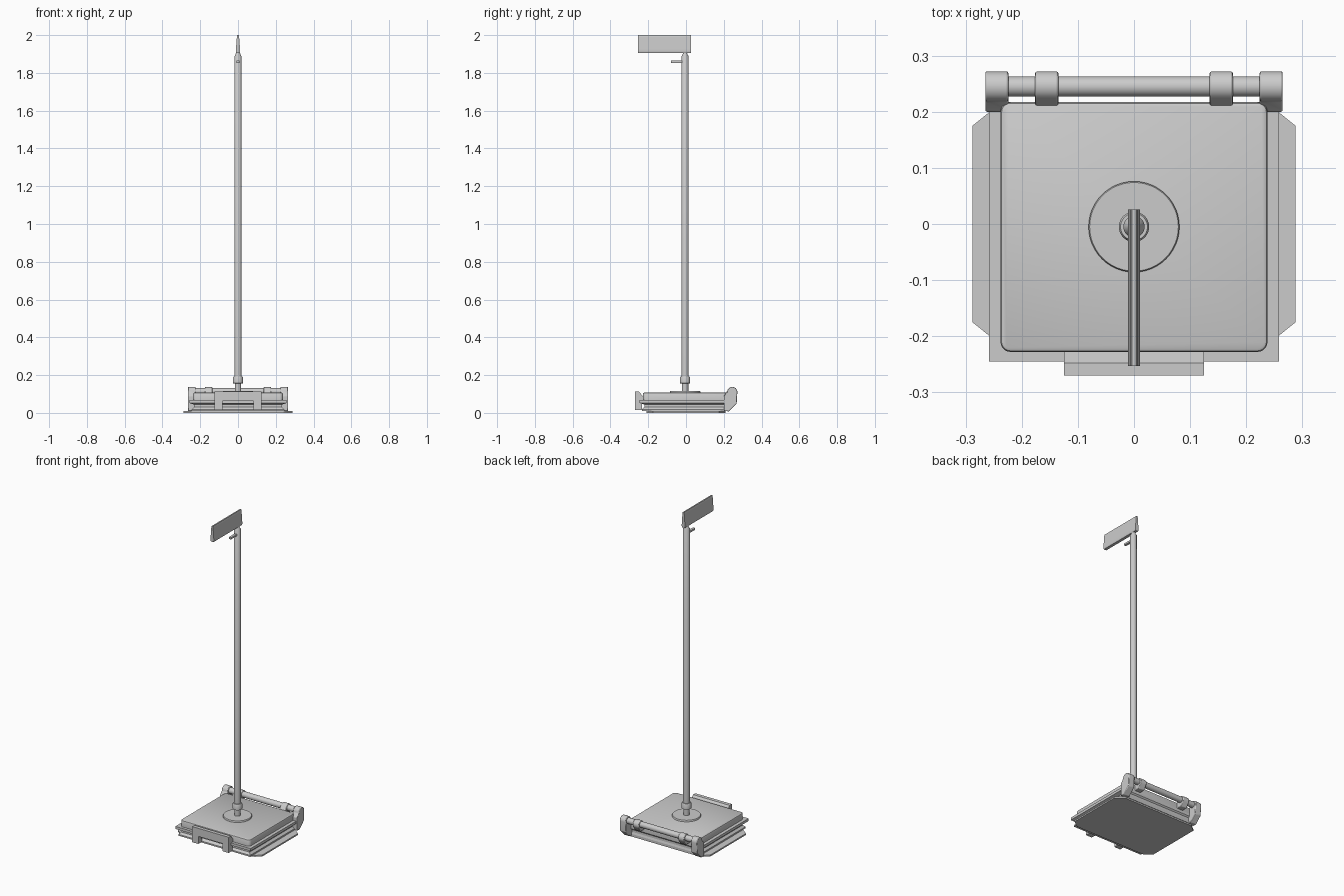
import bpy, bmesh, math

if "Cube" in bpy.data.objects:
    bpy.data.objects.remove(bpy.data.objects["Cube"])

POLE_Y = -0.005


def finish(name, bm, bevel=0.0, segments=2, smooth=False):
    bmesh.ops.recalc_face_normals(bm, faces=bm.faces)
    me = bpy.data.meshes.new(name)
    bm.to_mesh(me)
    bm.free()
    ob = bpy.data.objects.new(name, me)
    bpy.context.collection.objects.link(ob)
    if bevel:
        m = ob.modifiers.new("edge_bevel", 'BEVEL')
        m.width, m.segments, m.limit_method = bevel, segments, 'ANGLE'
    if smooth:
        bpy.context.view_layer.objects.active = ob
        ob.select_set(True)
        bpy.ops.object.shade_smooth_by_angle(angle=math.radians(35))
        ob.select_set(False)
    return ob


def loft(name, rings, **kw):
    """Closed solid through rings holding equal numbers of points."""
    bm = bmesh.new()
    vs = [[bm.verts.new(p) for p in r] for r in rings]
    n = len(vs[0])
    for a, b in zip(vs, vs[1:]):
        for i in range(n):
            bm.faces.new((a[i], a[(i + 1) % n], b[(i + 1) % n], b[i]))
    bm.faces.new(vs[0][::-1])
    bm.faces.new(vs[-1])
    return finish(name, bm, **kw)


def box(name, x0, x1, y0, y1, z0, z1, **kw):
    r = [(x0, y0), (x1, y0), (x1, y1), (x0, y1)]
    return loft(name, [[(x, y, z) for x, y in r] for z in (z0, z1)], **kw)


def along_x(name, prof, x0, x1, **kw):
    """Extrude a (y, z) profile along x."""
    return loft(name, [[(x, y, z) for y, z in prof] for x in (x0, x1)], **kw)


def lathe(name, prof, n=32):
    """Upright turned part around the pole axis from (radius, z) pairs."""
    ang = [2 * math.pi * i / n for i in range(n)]
    return loft(name, [[(r * math.cos(a), POLE_Y + r * math.sin(a), z) for a in ang]
                       for r, z in prof], smooth=True)


def arc(cy, cz, r, a0, a1, n):
    return [(cy + r * math.cos(math.radians(a0 + (a1 - a0) * i / n)),
             cz + r * math.sin(math.radians(a0 + (a1 - a0) * i / n))) for i in range(n + 1)]


def rounded_rect(hx, y0, y1, r, n=5):
    pts = []
    for cx, cy, a in ((hx - r, y1 - r, 0), (r - hx, y1 - r, 90),
                      (r - hx, y0 + r, 180), (hx - r, y0 + r, 270)):
        pts += arc(cx, cy, r, a, a + 90, n)
    return pts


# ground plate with chamfered side wings
foot = [(0.288, -0.175), (0.288, 0.175), (0.257, 0.2), (0.24, 0.21),
        (-0.24, 0.21), (-0.257, 0.2), (-0.288, 0.175), (-0.288, -0.175),
        (-0.257, -0.2), (-0.24, -0.21), (0.24, -0.21), (0.257, -0.2)]
loft("ground_plate", [[(x, y, z) for x, y in foot] for z in (0, 0.009)])

# lower shell, waisted between its two rims
rings = []
for z, inset in ((0.009, 0.012), (0.018, 0.012), (0.03, 0.024), (0.044, 0.024),
                 (0.052, 0.0), (0.068, 0.0)):
    hx, y0, y1 = 0.258 - inset, -0.245 + inset, 0.217 - inset * 0.3
    rings.append([(-hx, y0, z), (hx, y0, z), (hx, y1, z), (-hx, y1, z)])
loft("lower_shell", rings)

# lid with rounded corners and softened top edge
loft("lid", [[(x, y, z) for x, y in rounded_rect(0.238 - d, -0.228 + d, 0.217 - d, 0.018 - d)]
             for z, d in ((0.066, 0), (0.101, 0), (0.105, 0.002), (0.107, 0.006))], smooth=True)

# front latch: sloped top bar, two legs and an inner crosspiece
bar = [(-0.27, 0.062), (-0.27, 0.112), (-0.248, 0.112), (-0.226, 0.085), (-0.226, 0.062)]
along_x("latch_bar", bar, -0.125, 0.125)
for s, side in ((-1, "left"), (1, "right")):
    x0, x1 = sorted((s * 0.083, s * 0.125))
    box("latch_leg_" + side, x0, x1, -0.27, -0.232, 0.015, 0.064)
box("latch_crosspiece", -0.085, 0.085, -0.256, -0.235, 0.05, 0.072)

# carrying handle along the back
tube = arc(0.245, 0.113, 0.018, 0, 345, 23)
along_x("handle_tube", tube, -0.235, 0.235, smooth=True)
cap = [(0.2, 0.09), (0.2, 0.01), (0.228, 0.008), (0.268, 0.048)] + arc(0.245, 0.111, 0.027, 0, 180, 12)
clip = [(0.21, 0.105), (0.21, 0.07), (0.25, 0.07)] + arc(0.246, 0.11, 0.026, -40, 150, 12)
for s, side in ((-1, "left"), (1, "right")):
    x0, x1 = sorted((s * 0.224, s * 0.265))
    along_x("handle_end_" + side, cap, x0, x1, bevel=0.003, smooth=True)
    x0, x1 = sorted((s * 0.135, s * 0.176))
    along_x("handle_clip_" + side, clip, x0, x1, bevel=0.003, smooth=True)

# mounting disc, socket and pole
lathe("mounting_disc", [(0.081, 0.104), (0.081, 0.113), (0.079, 0.116)], 48)
lathe("pole_socket", [(0.017, 0.11), (0.017, 0.155), (0.027, 0.157),
                      (0.027, 0.187), (0.024, 0.192), (0.018, 0.192)])
lathe("pole", [(0.019, 0.188), (0.019, 1.888), (0.013, 1.897), (0.01, 1.91)])

# small peg near the pole top
box("pole_peg", -0.008, 0.008, -0.08, -0.015, 1.853, 1.865, bevel=0.002)

# blade head, narrowing towards its top edge
head = [(-0.009, 1.904), (0.009, 1.904), (0.011, 1.912), (0.011, 1.925), (0.006, 1.99),
        (0.004, 2.0), (-0.004, 2.0), (-0.006, 1.99), (-0.011, 1.925), (-0.011, 1.912)]
loft("blade_head", [[(x, y, z) for x, z in head] for y in (-0.253, 0.026)])
